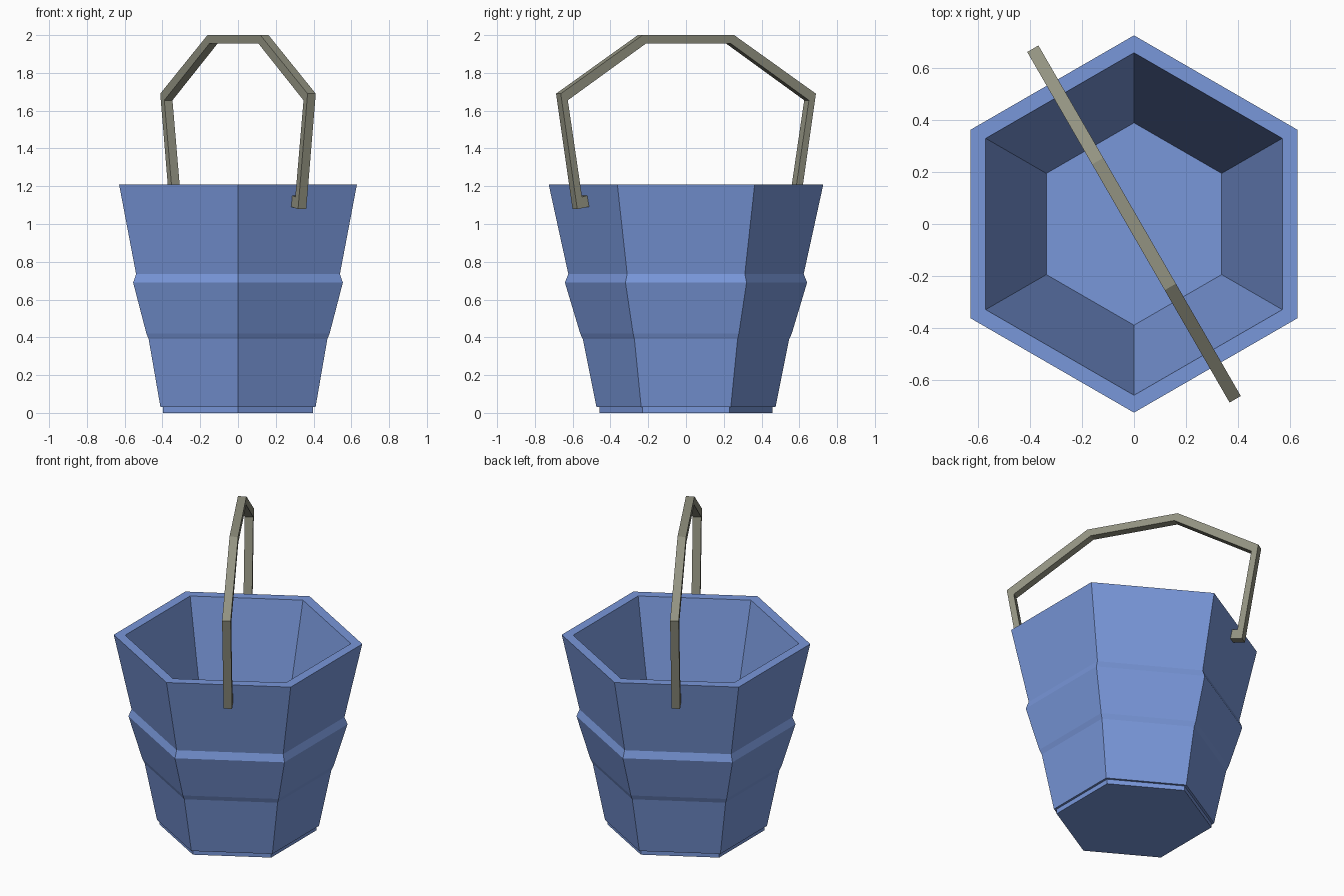
import bpy
import bmesh
from math import cos, sin, pi, radians
from mathutils import Matrix

cube = bpy.data.objects.get("Cube")
if cube:
    bpy.data.objects.remove(cube)


def make_material(name, colour):
    mat = bpy.data.materials.new(name)
    mat.use_nodes = True
    mat.diffuse_color = colour
    mat.node_tree.nodes["Principled BSDF"].inputs["Base Color"].default_value = colour
    return mat


def finish(bm, name, mat):
    bmesh.ops.recalc_face_normals(bm, faces=bm.faces)
    mesh = bpy.data.meshes.new(name)
    bm.to_mesh(mesh)
    bm.free()
    mesh.materials.append(mat)
    obj = bpy.data.objects.new(name, mesh)
    bpy.context.collection.objects.link(obj)
    return obj


blue = make_material("bucket blue", (0.19, 0.31, 0.70, 1))
grey = make_material("handle olive grey", (0.29, 0.29, 0.22, 1))

# Bucket: six-sided shell, profile as (corner radius, height) from base, over rim, to floor
SIDES = 6
profile = [(0.458, 0), (0.458, 0.03), (0.474, 0.03), (0.546, 0.39), (0.56, 0.42),
           (0.641, 0.69), (0.623, 0.735), (0.727, 1.21), (0.66, 1.21), (0.39, 0.07)]
bm = bmesh.new()
rings = []
for radius, z in profile:
    angles = [pi / 2 + 2 * pi * i / SIDES for i in range(SIDES)]
    rings.append([bm.verts.new((radius * cos(a), radius * sin(a), z)) for a in angles])
for low, high in zip(rings, rings[1:]):
    for i in range(SIDES):
        j = (i + 1) % SIDES
        bm.faces.new((low[i], low[j], high[j], high[i]))
bm.faces.new(rings[0])
bm.faces.new(rings[-1])
finish(bm, "bucket", blue)

# Handle: flat bent bar with inward pins at the ends, as a mirrored outline
WIDTH = 0.05
outer = [(0.679, 1.079), (0.78, 1.69), (0.28, 2.0)]
inner = [(0.26, 1.955), (0.737, 1.655), (0.65, 1.143), (0.61, 1.153), (0.603, 1.092)]


def mirrored(points):
    return [(-u, z) for u, z in reversed(points)]


outline = outer + mirrored(outer) + mirrored(inner) + inner
bm = bmesh.new()
face = bm.faces.new([bm.verts.new((u, -WIDTH / 2, z)) for u, z in outline])
extruded = bmesh.ops.extrude_face_region(bm, geom=[face])
new_verts = [e for e in extruded["geom"] if isinstance(e, bmesh.types.BMVert)]
bmesh.ops.translate(bm, verts=new_verts, vec=(0, WIDTH, 0))

# Turn the handle so its pins meet two opposite walls
bmesh.ops.transform(bm, matrix=Matrix.Rotation(radians(-60), 4, "Z"), verts=bm.verts)
finish(bm, "handle", grey)
